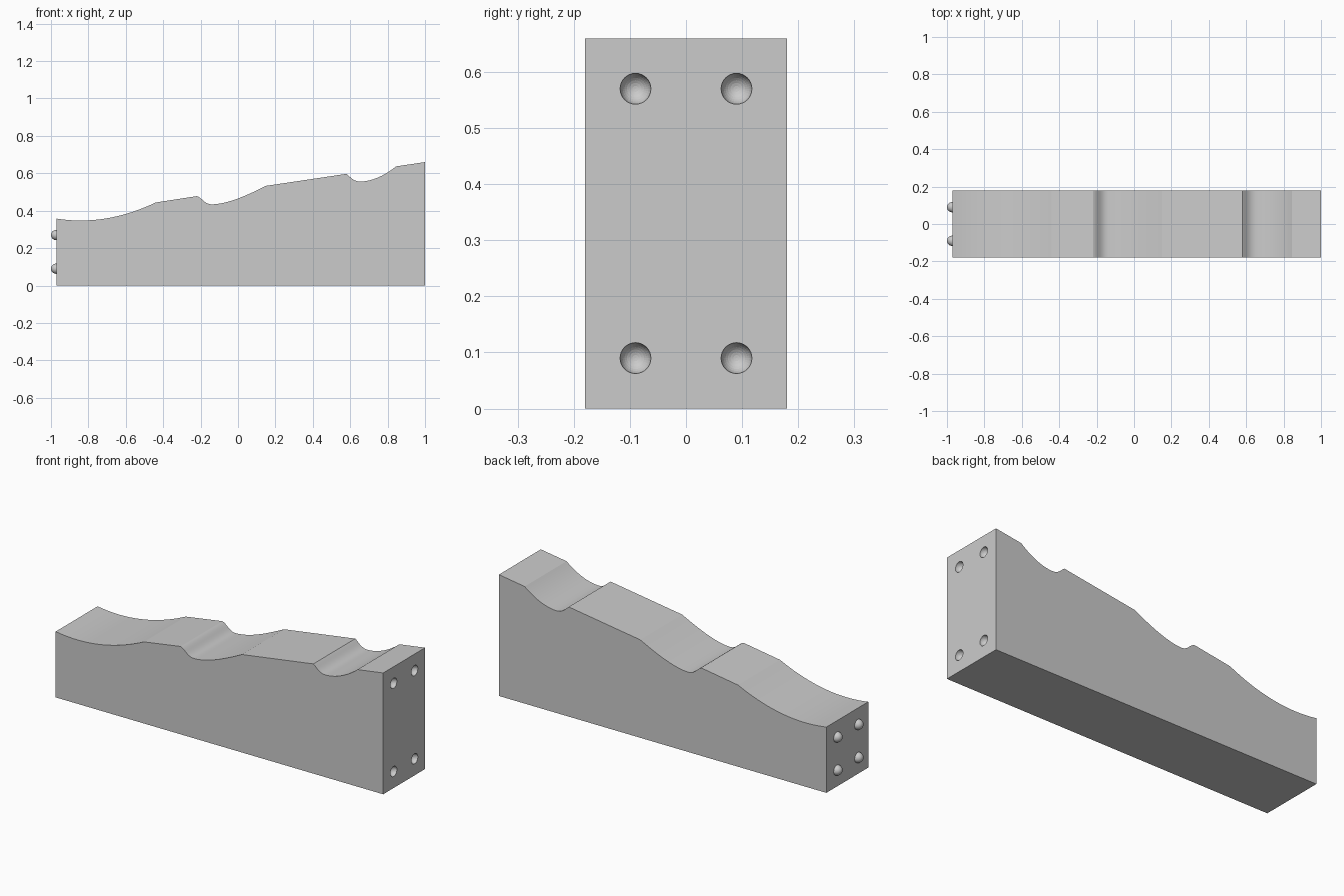
import bpy, bmesh
from math import radians
from mathutils import Matrix, Vector
from mathutils.geometry import interpolate_bezier

if "Cube" in bpy.data.objects:
    bpy.data.objects.remove(bpy.data.objects["Cube"])

X0, X1, HALF_W = -0.971, 1.0, 0.18


def curve(p0, h0, h1, p1, n=14):
    pts = [Vector((x, 0, z)) for x, z in (p0, h0, h1, p1)]
    return [(v.x, v.z) for v in interpolate_bezier(*pts, n)]


def make_object(name, bm):
    bmesh.ops.recalc_face_normals(bm, faces=bm.faces)
    mesh = bpy.data.meshes.new(name)
    bm.to_mesh(mesh)
    bm.free()
    ob = bpy.data.objects.new(name, mesh)
    bpy.context.collection.objects.link(ob)
    return ob


def smooth(ob, angle):
    bpy.ops.object.select_all(action='DESELECT')
    ob.select_set(True)
    bpy.context.view_layer.objects.active = ob
    bpy.ops.object.shade_smooth_by_angle(angle=radians(angle))


def pegs(name, x, heights, r, length, half=False):
    # four rounded pegs in a rectangle on an end face
    bm = bmesh.new()
    for y in (-0.09, 0.09):
        for z in heights:
            m = Matrix.Translation((x, y, z)) @ Matrix.Diagonal((length, r, r, 1))
            m = m @ Matrix.Rotation(radians(90), 4, 'Y')
            bmesh.ops.create_uvsphere(bm, u_segments=32, v_segments=16, radius=1, matrix=m)
    if half:
        bmesh.ops.bisect_plane(bm, geom=bm.verts[:] + bm.edges[:] + bm.faces[:],
                               plane_co=(x, 0, 0), plane_no=(1, 0, 0),
                               clear_outer=True)
    return make_object(name, bm)


# Ramp profile: sloping flats separated by scooped hollows
profile = [(X0, 0), (X1, 0), (X1, 0.66)]
top = curve((X0, 0.358), (-0.8, 0.33), (-0.62, 0.358), (-0.44, 0.444), 20)
top += curve((-0.22, 0.478), (-0.19, 0.468), (-0.18, 0.434), (-0.138, 0.434))
top += curve((-0.138, 0.434), (-0.05, 0.436), (0.06, 0.488), (0.15, 0.533))[1:]
top += curve((0.58, 0.597), (0.60, 0.582), (0.615, 0.556), (0.655, 0.556))
top += curve((0.655, 0.556), (0.73, 0.558), (0.80, 0.600), (0.845, 0.637))[1:]
profile += top[::-1]

# Solid ramp body
bm = bmesh.new()
face = bm.faces.new([bm.verts.new((x, -HALF_W, z)) for x, z in profile])
ext = bmesh.ops.extrude_face_region(bm, geom=[face])
moved = [g for g in ext['geom'] if isinstance(g, bmesh.types.BMVert)]
bmesh.ops.translate(bm, verts=moved, vec=(0, 2 * HALF_W, 0))
body = make_object("ramp_body", bm)

# Sockets in the tall end
cutter = pegs("socket_cutter", X1, (0.09, 0.57), 0.0275, 0.03)
cutter.hide_render = True
cutter.hide_viewport = True
mod = body.modifiers.new("sockets", 'BOOLEAN')
mod.operation = 'DIFFERENCE'
mod.solver = 'EXACT'
mod.object = cutter
smooth(body, 14)

# Studs on the low end
studs = pegs("connector_studs", X0, (0.09, 0.27), 0.0275, 0.029, half=True)
smooth(studs, 40)
